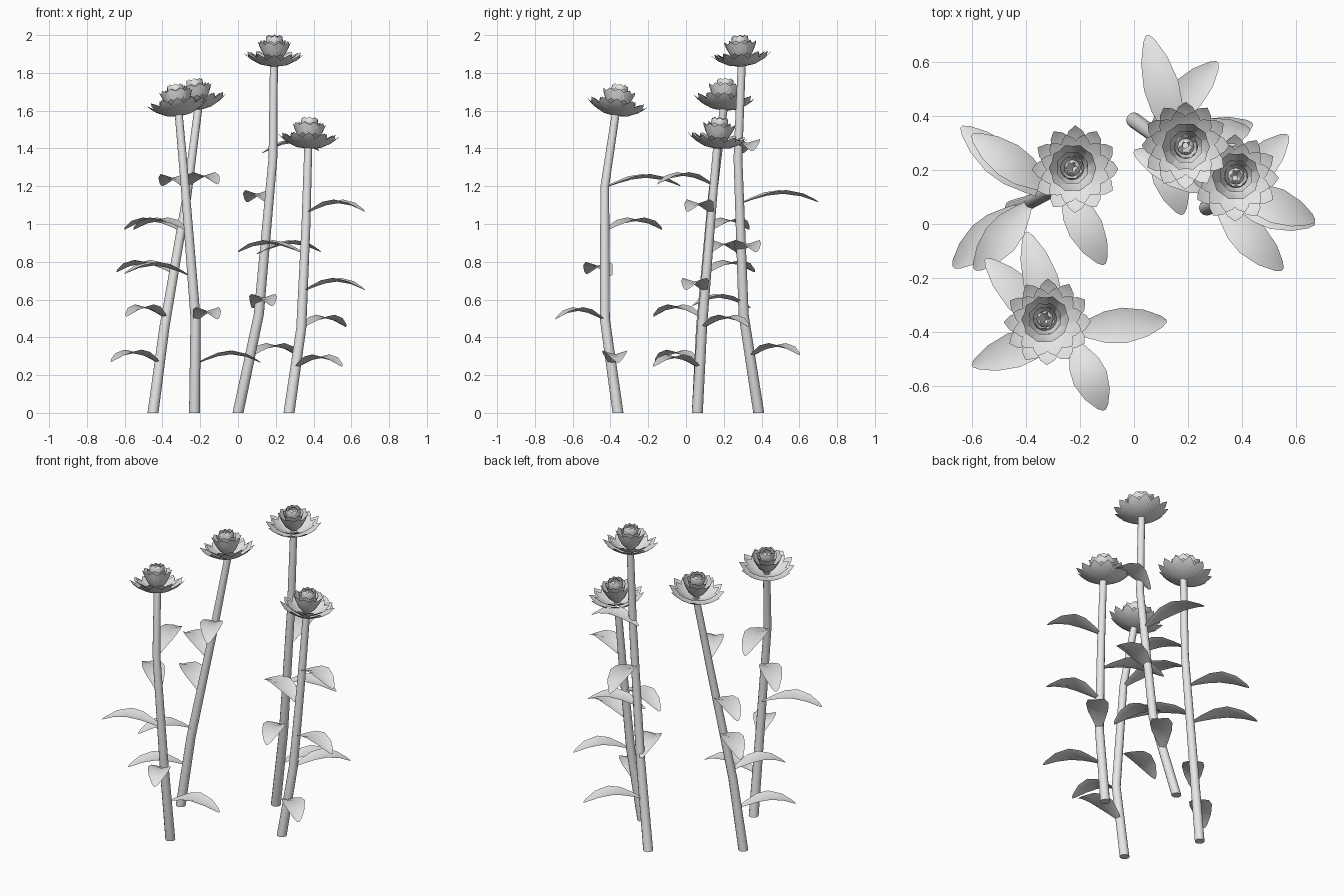
import bpy, bmesh
from math import pi, sin, cos
from mathutils import Vector

if "Cube" in bpy.data.objects:
    bpy.data.objects.remove(bpy.data.objects["Cube"], do_unlink=True)

grey = bpy.data.materials.new("plain_grey")
grey.use_nodes = True
grey.diffuse_color = (0.8, 0.8, 0.8, 1)
grey.node_tree.nodes["Principled BSDF"].inputs["Base Color"].default_value = (0.8, 0.8, 0.8, 1)


def finish(bm, name, angle):
    mesh = bpy.data.meshes.new(name)
    bm.to_mesh(mesh)
    bm.free()
    mesh.materials.append(grey)
    obj = bpy.data.objects.new(name, mesh)
    bpy.context.collection.objects.link(obj)
    bpy.ops.object.select_all(action='DESELECT')
    obj.select_set(True)
    bpy.context.view_layer.objects.active = obj
    bpy.ops.object.shade_smooth_by_angle(angle=angle)
    return obj


def skin(bm, rows, closed=False):
    """Bridge rows of points with quads."""
    rows = [[bm.verts.new(p) for p in row] for row in rows]
    count = len(rows[0])
    for a, b in zip(rows, rows[1:]):
        for i in range(count if closed else count - 1):
            j = (i + 1) % count
            bm.faces.new((a[i], a[j], b[j], b[i]))
    return rows


def stem_point(path, z):
    for a, b in zip(path, path[1:]):
        if z <= b.z:
            break
    return a.lerp(b, (z - a.z) / (b.z - a.z))


def make_stem(name, path):
    bm = bmesh.new()
    sides = 12
    rows = []
    for p in path:
        r = 0.029 - 0.008 * p.z / path[-1].z
        rows.append([p + Vector((r * cos(2 * pi * i / sides), r * sin(2 * pi * i / sides), 0))
                     for i in range(sides)])
    rows = skin(bm, rows, closed=True)
    bm.faces.new(rows[0][::-1])
    bm.faces.new(rows[-1])
    finish(bm, name, 0.7)


# Leaf outline: distance along, rise, half width
LEAF = [(0, 0, .01), (.15, .022, .033), (.35, .045, .059), (.55, .055, .066),
        (.78, .042, .05), (.95, .018, .022), (1, .01, .006)]


def make_leaves(name, path, leaves):
    bm = bmesh.new()
    for z, x, y, *root in leaves:
        # Some leaves are rooted a little behind the stem
        start = Vector((*root, z)) if root else stem_point(path, z)
        along = Vector((x, y, z)) - start
        side = Vector((-along.y, along.x, 0)).normalized()
        rows = []
        for t, rise, half in LEAF:
            mid = start + along * t + Vector((0, 0, rise))
            lift = Vector((0, 0, half * 0.3))
            rows.append([mid - side * half + lift, mid, mid + side * half + lift])
        skin(bm, rows)
    finish(bm, name, 0.6)


# Petal rings: count, then (radius, height, half width) from base to tip
RINGS = [
    (12, [(.02, 0, .006), (.07, .008, .026), (.12, .033, .042), (.145, .053, .027), (.162, .07, .001)]),
    (12, [(.02, .006, .006), (.06, .02, .024), (.1, .046, .034), (.118, .06, .021), (.132, .072, .001)]),
    (10, [(.02, .02, .008), (.05, .05, .022), (.072, .09, .032), (.083, .118, .027), (.089, .132, .001)]),
    (8, [(.015, .035, .008), (.038, .065, .02), (.052, .105, .029), (.058, .127, .022), (.062, .138, .001)]),
    (8, [(.012, .05, .006), (.036, .09, .018), (.045, .135, .024), (.043, .155, .018), (.038, .165, .001)]),
    (6, [(.01, .06, .006), (.026, .1, .015), (.032, .135, .02), (.025, .155, .014), (.016, .162, .001)]),
]


def make_head(name, location, lean):
    bm = bmesh.new()
    for k, (count, profile) in enumerate(RINGS):
        for i in range(count):
            a = 2 * pi * (i + 0.5 * (k % 2)) / count
            skin(bm, [[(r * cos(a + s * w / r), r * sin(a + s * w / r), z)
                       for s in (-1, 0, 1)] for r, z, w in profile])
    obj = finish(bm, name, 0.6)
    axis = Vector((*lean, 1))
    obj.rotation_mode = 'QUATERNION'
    obj.rotation_quaternion = Vector((0, 0, 1)).rotation_difference(axis)
    obj.location = location - axis.normalized() * 0.01


# Each flower: stem path, leaves as (height, tip x, tip y, optional root x, y), lean of the head
FLOWERS = {
    "front": ([(-.23, -.36, 0), (-.225, -.43, .5), (-.28, -.43, 1.2), (-.314, -.372, 1.585)],
              [(.255, .12, -.36), (.485, -.11, -.69), (.725, -.6, -.525, -.26, -.4),
               (.96, -.55, -.13), (1.19, -.4, -.03)], (-.13, .16)),
    "side": ([(-.45, .06, 0), (-.39, .08, .45), (-.27, .14, 1.15), (-.21, .2, 1.615)],
             [(.26, -.67, -.16), (.5, -.59, -.17), (.735, -.64, .36),
              (.96, -.6, .33), (1.2, -.11, -.15)], (-.15, .06)),
    "tall": ([(0, .385, 0), (.11, .305, .52), (.185, .275, 1.35), (.19, .295, 1.845)],
             [(.295, .31, .6), (.555, .18, .035, .08, .34), (.84, .44, .37, .1, .275),
              (1.105, .05, .7), (1.375, .43, .35, .13, .3)], (.02, -.07)),
    "short": ([(.27, .06, 0), (.335, .085, .45), (.36, .13, 1.0), (.372, .165, 1.41)],
              [(.235, .55, -.17), (.445, .57, .33), (.64, .67, 0),
               (.84, 0, .27), (1.055, .67, .01)], (.05, .1)),
}
for label, (points, leaves, lean) in FLOWERS.items():
    path = [Vector(p) for p in points]
    make_stem(label + "_stem", path)
    make_leaves(label + "_leaves", path, leaves)
    make_head(label + "_flower_head", path[-1], lean)
